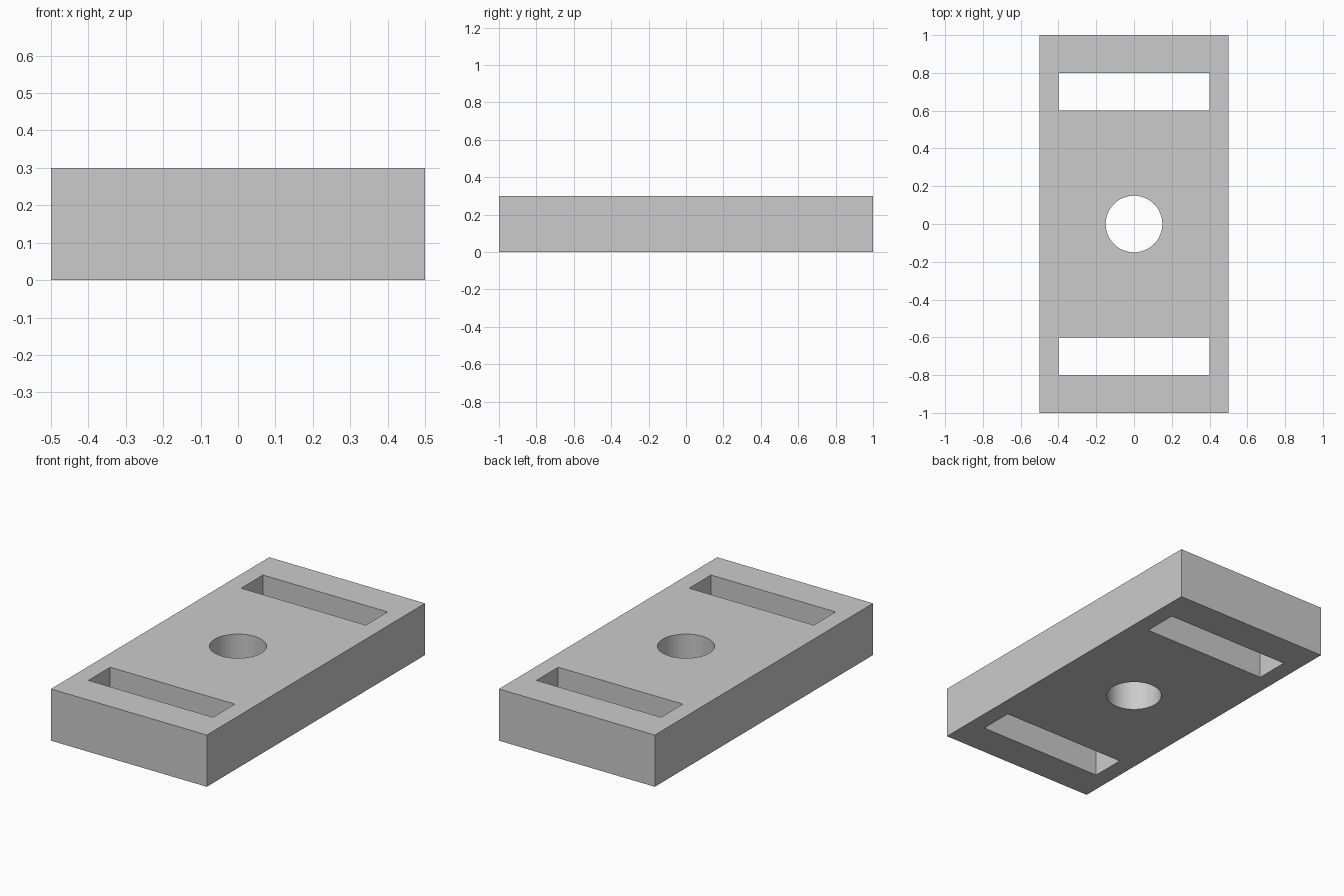
import bpy
import bmesh
import math

WIDTH, LENGTH, HEIGHT = 1.0, 2.0, 0.3

cube = bpy.data.objects.get("Cube")
if cube:
    bpy.data.objects.remove(cube, do_unlink=True)

# Single grey material
grey = bpy.data.materials.new("light_grey")
grey.use_nodes = True
color = (0.6, 0.6, 0.6, 1.0)
grey.diffuse_color = color
grey.node_tree.nodes["Principled BSDF"].inputs["Base Color"].default_value = color


def rectangle(w, l, y=0.0):
    return [(sx * w / 2, y + sy * l / 2) for sx, sy in ((-1, -1), (1, -1), (1, 1), (-1, 1))]


def circle(radius, sides):
    steps = [2 * math.pi * i / sides for i in range(sides)]
    return [(radius * math.cos(a), radius * math.sin(a)) for a in steps]


# Outline of the block, two slots and the round centre hole
outlines = [
    rectangle(WIDTH, LENGTH),
    rectangle(0.8, 0.2, -0.7),
    rectangle(0.8, 0.2, 0.7),
    circle(0.15, 64),
]

# Fill the outline around the openings, then extrude it to full height
bm = bmesh.new()
edges = []
for outline in outlines:
    verts = [bm.verts.new((x, y, 0)) for x, y in outline]
    edges += [bm.edges.new((v, verts[i - 1])) for i, v in enumerate(verts)]
bmesh.ops.triangle_fill(bm, edges=edges, use_beauty=True, normal=(0, 0, 1))
top = bmesh.ops.extrude_face_region(bm, geom=bm.faces[:], use_keep_orig=True)
top_verts = [g for g in top["geom"] if isinstance(g, bmesh.types.BMVert)]
bmesh.ops.translate(bm, verts=top_verts, vec=(0, 0, HEIGHT))
bmesh.ops.recalc_face_normals(bm, faces=bm.faces[:])

mesh = bpy.data.meshes.new("slotted_block")
bm.to_mesh(mesh)
bm.free()
mesh.materials.append(grey)
block = bpy.data.objects.new("slotted_block", mesh)
bpy.context.collection.objects.link(block)

# Smooth the round hole while keeping the block edges sharp
bpy.ops.object.select_all(action="DESELECT")
block.select_set(True)
bpy.context.view_layer.objects.active = block
bpy.ops.object.shade_smooth_by_angle(angle=math.radians(30))
